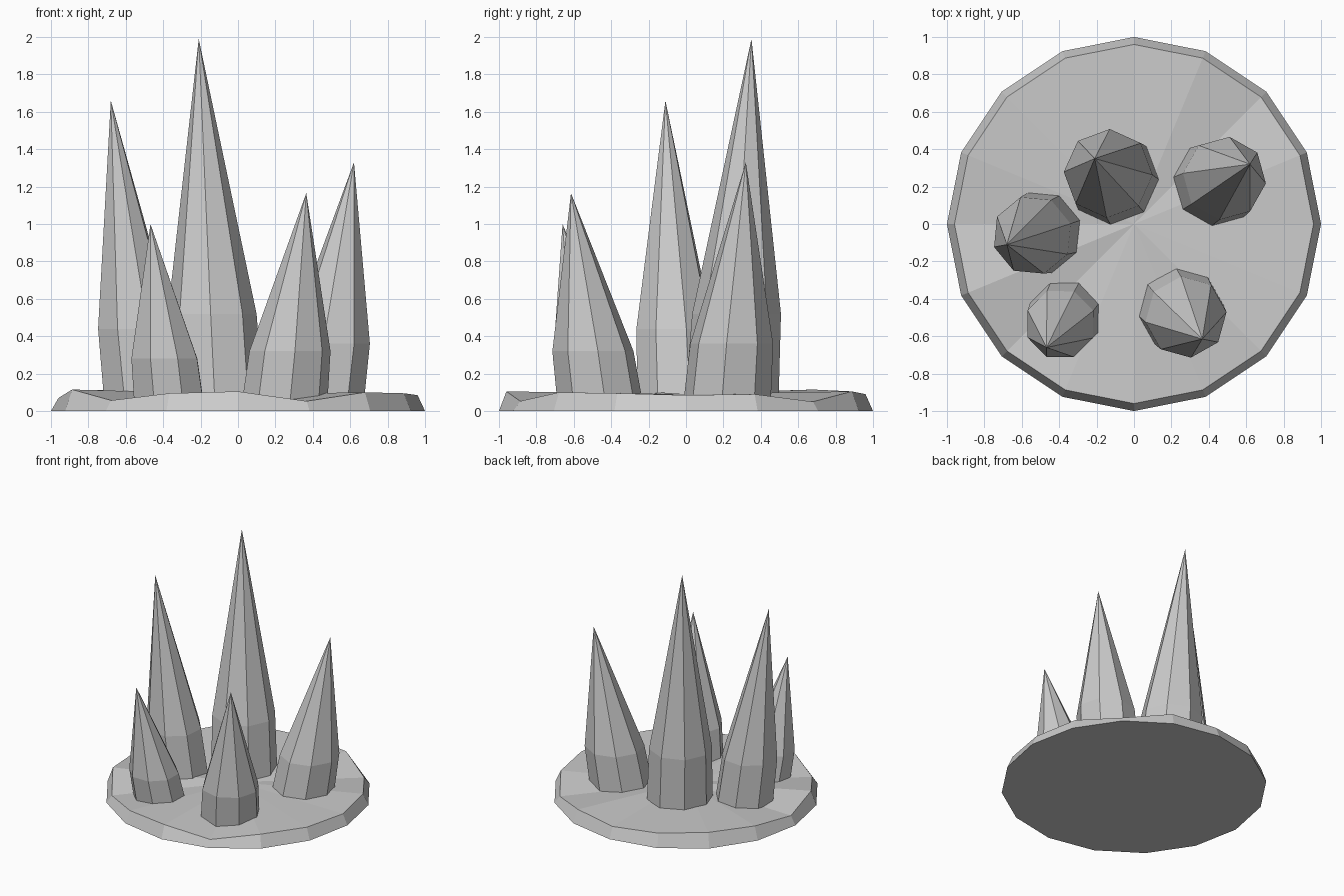
import bpy, bmesh
from math import sin, cos, radians, pi

if "Cube" in bpy.data.objects:
    bpy.data.objects.remove(bpy.data.objects["Cube"])


def finish(bm, name):
    bmesh.ops.recalc_face_normals(bm, faces=bm.faces)
    me = bpy.data.meshes.new(name)
    bm.to_mesh(me)
    bm.free()
    ob = bpy.data.objects.new(name, me)
    bpy.context.collection.objects.link(ob)
    return ob


def ring(bm, x, y, zs, r, n, rot=0):
    return [bm.verts.new((x + r * cos(rot + 2 * pi * i / n),
                          y + r * sin(rot + 2 * pi * i / n),
                          zs[i % len(zs)])) for i in range(n)]


def bridge(bm, a, b):
    n = len(a)
    for i in range(n):
        j = (i + 1) % n
        bm.faces.new((a[i], a[j], b[j], b[i]))


def fan(bm, loop, tip):
    v = bm.verts.new(tip)
    for i in range(len(loop)):
        bm.faces.new((loop[i], loop[(i + 1) % len(loop)], v))


# Rocky base: 16-sided slab with an uneven top rim
rim = [.085, .09, .05, .105, .09, .105, .115, .105,
       .07, .115, .057, .095, .105, .053, .1, .095]
bm = bmesh.new()
low = ring(bm, 0, 0, [0], 1.0, 16)
top = ring(bm, 0, 0, rim, .96, 16)
bm.faces.new(low)
bridge(bm, low, top)
fan(bm, top, (0, 0, .09))
finish(bm, "rock_base")


# Leaning eight-sided crystal: short shaft, then a long point
def crystal(name, x, y, r, tip, rot):
    z0, t = .05, .242
    bm = bmesh.new()
    a = ring(bm, x, y, [z0], r, 8, radians(rot))
    b = ring(bm, x + t * (tip[0] - x), y + t * (tip[1] - y),
             [z0 + t * (tip[2] - z0)], r * .95, 8, radians(rot))
    bm.faces.new(a)
    bridge(bm, a, b)
    fan(bm, b, tip)
    finish(bm, name)


crystal("crystal_centre", -.115, .245, .25, (-.21, .35, 1.99), -2)
crystal("crystal_left", -.50, -.045, .225, (-.68, -.11, 1.66), 17)
crystal("crystal_right", .44, .22, .235, (.62, .32, 1.33), -7)
crystal("crystal_front_right", .25, -.46, .23, (.365, -.615, 1.165), 7)
crystal("crystal_front_left", -.37, -.495, .2, (-.468, -.66, 1.0), 22)
